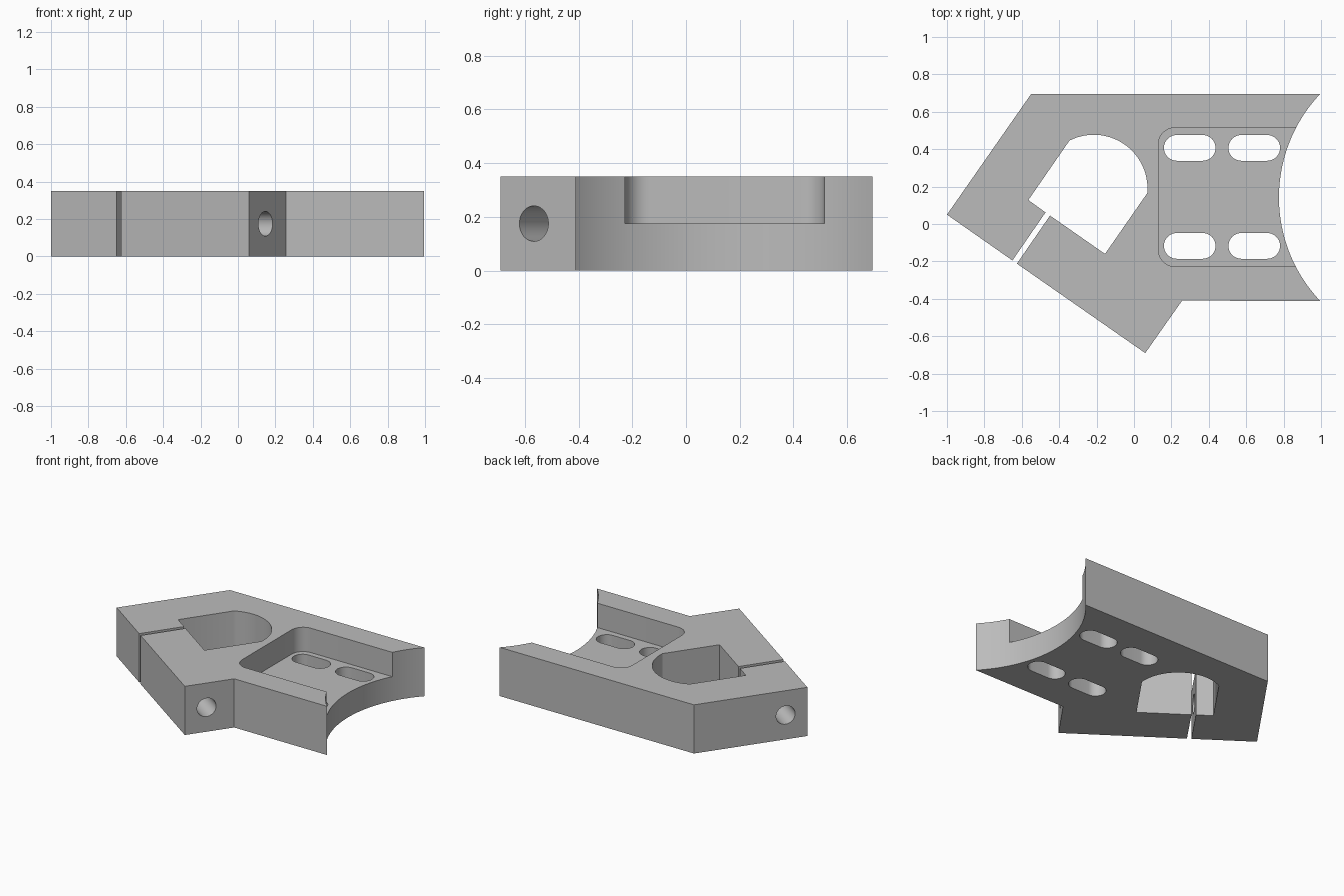
import bpy, bmesh
from math import radians, cos, sin, atan2, hypot
from mathutils import Vector

if "Cube" in bpy.data.objects:
    bpy.data.objects.remove(bpy.data.objects["Cube"], do_unlink=True)

HEIGHT = 0.35
FLOOR = 0.175

grey = bpy.data.materials.new("plain grey")
grey.use_nodes = True
colour = (0.5, 0.5, 0.5, 1)
grey.diffuse_color = colour
grey.node_tree.nodes["Principled BSDF"].inputs["Base Color"].default_value = colour


def arc(cx, cy, r, start, end, steps=32):
    """Points on a circular arc, angles in degrees."""
    angles = [radians(start + (end - start) * i / steps) for i in range(steps + 1)]
    return [(cx + r * cos(a), cy + r * sin(a)) for a in angles]


def prism(name, outline, z0, z1):
    """Extrude a closed outline from z0 to z1."""
    bm = bmesh.new()
    face = bm.faces.new([bm.verts.new((x, y, z0)) for x, y in outline])
    top = bmesh.ops.extrude_face_region(bm, geom=[face])["geom"]
    moved = [v for v in top if isinstance(v, bmesh.types.BMVert)]
    bmesh.ops.translate(bm, verts=moved, vec=(0, 0, z1 - z0))
    bmesh.ops.recalc_face_normals(bm, faces=bm.faces)
    mesh = bpy.data.meshes.new(name)
    bm.to_mesh(mesh)
    bm.free()
    mesh.materials.append(grey)
    obj = bpy.data.objects.new(name, mesh)
    bpy.context.collection.objects.link(obj)
    return obj


def cut(target, cutter):
    """Subtract the cutter and throw it away."""
    cutter.hide_render = True
    mod = target.modifiers.new("cut", "BOOLEAN")
    mod.operation = "DIFFERENCE"
    mod.solver = "EXACT"
    mod.object = cutter
    bpy.context.view_layer.objects.active = target
    bpy.ops.object.modifier_apply(modifier=mod.name)
    bpy.data.objects.remove(cutter, do_unlink=True)


# Body: outer outline that enters the clamp opening through the slit
half = 0.553
mid_y, scoop_x, scoop_r = 0.142, 1.58, 0.805
spread = 180 - 43.4
outline = [(-0.55, 0.695), (-1, 0.05), (-0.65, -0.195), (-0.473, 0.062)]
outline += [(-0.565, 0.128)]
outline += arc(-0.215, 0.19, 0.287, 117, -5, 48)
outline += [(-0.155, -0.16), (-0.449, 0.045), (-0.626, -0.212)]
outline += [(0.06, -0.69), (0.257, -0.41), (0.995, mid_y - half)]
outline += arc(scoop_x, mid_y, scoop_r, 360 - spread, spread, 48)[1:-1]
outline += [(0.995, 0.695)]
body = prism("clamp_body", outline, 0, HEIGHT)

# Shallow pocket with rounded inner corners, open to the scooped end
left, low, high, r = 0.13, -0.228, 0.515, 0.09
pocket = [(1.3, low), (1.3, high)]
pocket += arc(left + r, high - r, r, 90, 180, 12)
pocket += arc(left + r, low + r, r, 180, 270, 12)
cut(body, prism("pocket_cutter", pocket, FLOOR, HEIGHT + 0.2))

# Four mounting slots through the pocket floor
for x in (0.298, 0.643):
    for y in (0.407, -0.117):
        slot = arc(x + 0.069, y, 0.069, -90, 90, 20)
        slot += arc(x - 0.069, y, 0.069, 90, 270, 20)
        cut(body, prism("slot_cutter", slot, -0.2, HEIGHT))

# Bolt hole running across the slit
bolt = prism("bolt_cutter", arc(0, 0, 0.066, 0, 360, 40)[:-1], -0.3, 1.7)
axis = Vector((-0.82, 0.572, 0))
bolt.rotation_euler = axis.to_track_quat("Z", "Y").to_euler()
bolt.location = (0.152, -0.57, FLOOR)
bpy.context.view_layer.update()
cut(body, bolt)

# Smooth the curved walls, keep the edges crisp
bpy.ops.object.select_all(action="DESELECT")
body.select_set(True)
bpy.context.view_layer.objects.active = body
bpy.ops.object.shade_smooth_by_angle(angle=radians(30))
